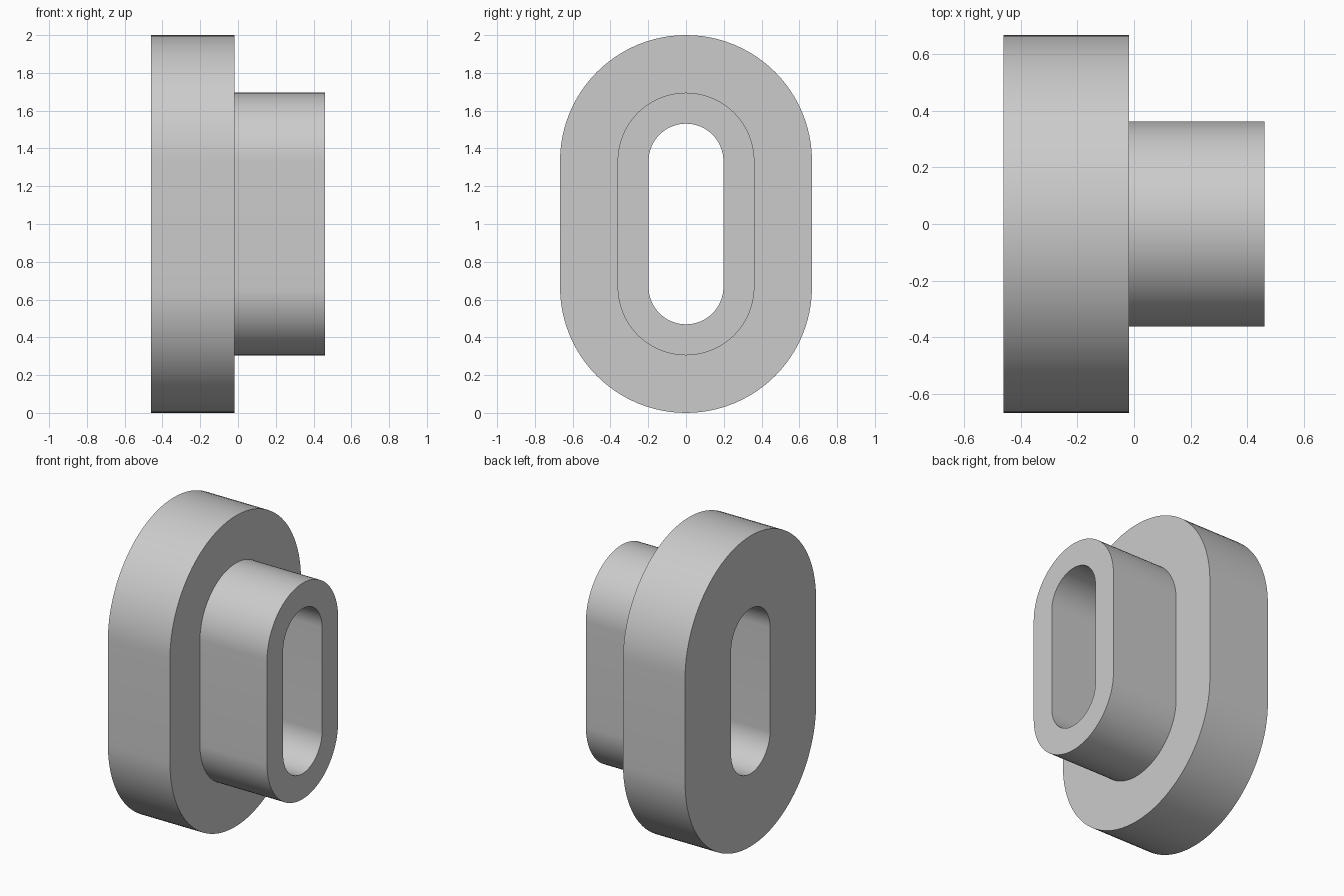
import bpy, bmesh
from math import sin, cos, pi

cube = bpy.data.objects.get("Cube")
if cube:
    bpy.data.objects.remove(cube, do_unlink=True)

ARC_STEPS = 48          # segments in each rounded end
HALF_STRAIGHT = 0.333   # half length of the straight sides
MID_Z = 1.0

# Radii of the slot, collar and flange, and the faces along x
SLOT, COLLAR, FLANGE = 0.198, 0.362, 0.667
BACK, STEP, TIP = -0.46, -0.018, 0.46


def stadium_ring(bm, x, radius):
    """Ring of vertices: two half circles joined by straight sides."""
    ring = []
    for end in (1, -1):
        for i in range(ARC_STEPS + 1):
            a = pi * i / ARC_STEPS
            ring.append(bm.verts.new((x, end * radius * cos(a),
                                      MID_Z + end * (HALF_STRAIGHT + radius * sin(a)))))
    return ring


# Grey material
grey = bpy.data.materials.new("light_grey")
grey.use_nodes = True
colour = (0.6, 0.6, 0.6, 1)
grey.diffuse_color = colour
grey.node_tree.nodes["Principled BSDF"].inputs["Base Color"].default_value = colour

# Stepped section swept around the slot: flange, shoulder, collar, bore
section = [(BACK, SLOT), (BACK, FLANGE), (STEP, FLANGE),
           (STEP, COLLAR), (TIP, COLLAR), (TIP, SLOT)]
bm = bmesh.new()
rings = [stadium_ring(bm, x, r) for x, r in section]
for k, ring in enumerate(rings):
    following = rings[(k + 1) % len(rings)]
    for i in range(len(ring)):
        j = (i + 1) % len(ring)
        bm.faces.new((ring[i], ring[j], following[j], following[i]))
bmesh.ops.recalc_face_normals(bm, faces=bm.faces)

mesh = bpy.data.meshes.new("flanged_slot_bushing")
bm.to_mesh(mesh)
bm.free()
mesh.materials.append(grey)
bushing = bpy.data.objects.new("flanged_slot_bushing", mesh)
bpy.context.collection.objects.link(bushing)

# Smooth rounded walls with crisp rims
bpy.ops.object.select_all(action='DESELECT')
bushing.select_set(True)
bpy.context.view_layer.objects.active = bushing
bpy.ops.object.shade_smooth_by_angle(angle=pi / 6)
